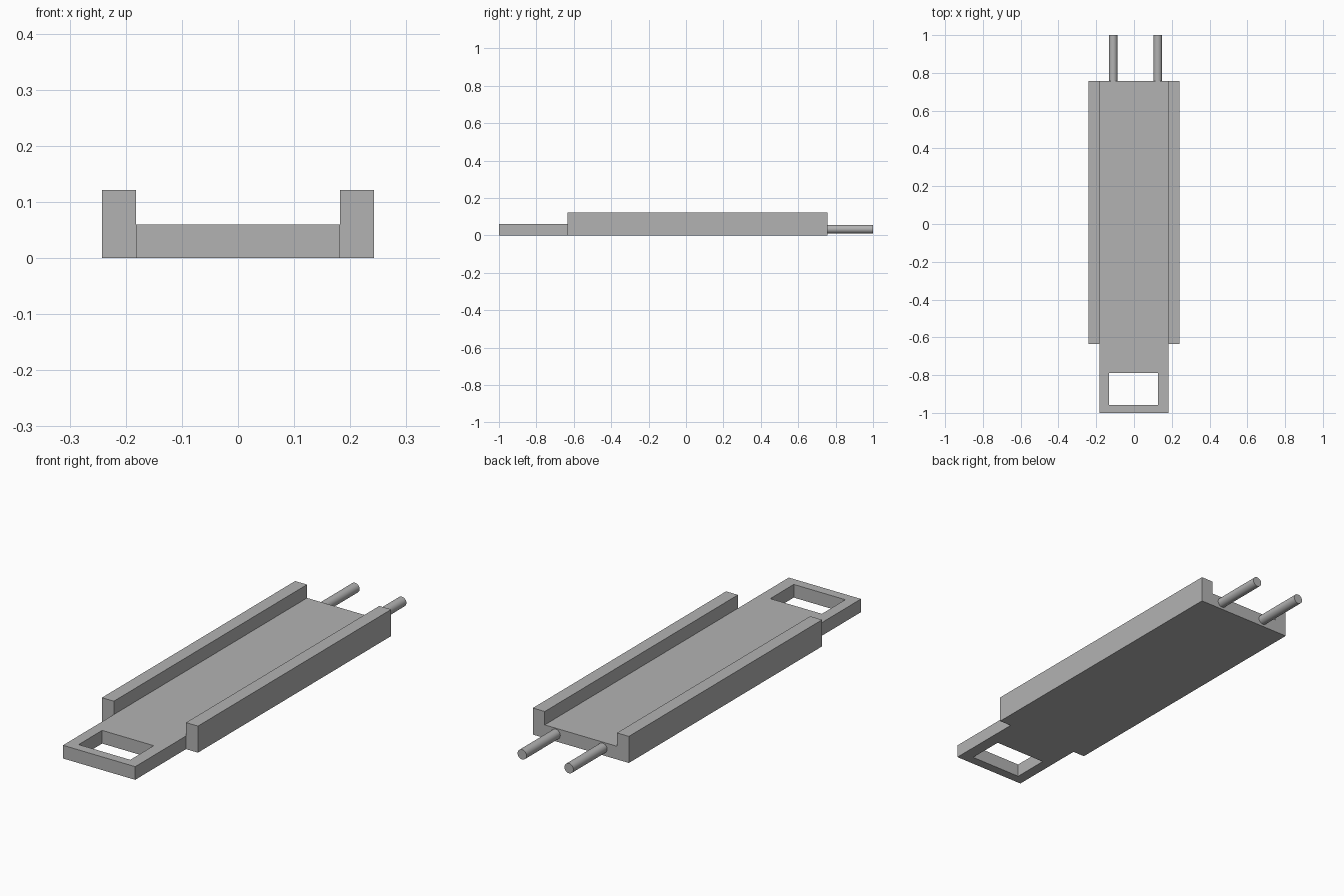
import bpy, bmesh, math

cube = bpy.data.objects.get("Cube")
if cube:
    bpy.data.objects.remove(cube, do_unlink=True)

grey = bpy.data.materials.new("plain grey")
grey.use_nodes = True
colour = (0.45, 0.45, 0.45, 1)
grey.diffuse_color = colour
grey.node_tree.nodes["Principled BSDF"].inputs["Base Color"].default_value = colour

HALF_WIDTH, PLATE_HALF, BACK = 0.242, 0.182, 0.757
PLATE_TOP, RAIL_TOP = 0.06, 0.121
RAIL_FRONT = -0.634
HOLE_X, HOLE_Y = (-0.133, 0.127), (-0.957, -0.788)


def raise_faces(bm, faces, height):
    """Extrude faces upward and return the new top faces."""
    geom = bmesh.ops.extrude_face_region(bm, geom=faces)["geom"]
    verts = [g for g in geom if isinstance(g, bmesh.types.BMVert)]
    bmesh.ops.translate(bm, verts=verts, vec=(0, 0, height))
    return [g for g in geom if isinstance(g, bmesh.types.BMFace)]


# Tray: footprint with a handle slot, thickened, then side rails raised
xs = [-HALF_WIDTH, -PLATE_HALF, *HOLE_X, PLATE_HALF, HALF_WIDTH]
ys = [-1, *HOLE_Y, RAIL_FRONT, BACK]
bm = bmesh.new()
for x0, x1 in zip(xs, xs[1:]):
    for y0, y1 in zip(ys, ys[1:]):
        in_slot = (x0, x1) == HOLE_X and (y0, y1) == HOLE_Y
        beside_handle = max(abs(x0), abs(x1)) > PLATE_HALF and y0 < RAIL_FRONT
        if not in_slot and not beside_handle:
            corners = ((x0, y0), (x1, y0), (x1, y1), (x0, y1))
            bm.faces.new([bm.verts.new((x, y, 0)) for x, y in corners])
bmesh.ops.remove_doubles(bm, verts=bm.verts[:], dist=0.0001)
# Keep the footprint as the underside
bottom = bm.faces[:]
copy = bmesh.ops.duplicate(bm, geom=bottom)["geom"]
tops = raise_faces(bm, [g for g in copy if isinstance(g, bmesh.types.BMFace)], PLATE_TOP)
bmesh.ops.remove_doubles(bm, verts=bm.verts[:], dist=0.0001)
rails = [f for f in tops if abs(f.calc_center_median().x) > PLATE_HALF]
raise_faces(bm, rails, RAIL_TOP - PLATE_TOP)
bmesh.ops.recalc_face_normals(bm, faces=bm.faces[:])
bmesh.ops.dissolve_limit(bm, angle_limit=math.radians(1),
                         verts=bm.verts[:], edges=bm.edges[:])
mesh = bpy.data.meshes.new("tray")
bm.to_mesh(mesh)
bm.free()
mesh.materials.append(grey)
tray = bpy.data.objects.new("tray", mesh)
bpy.context.collection.objects.link(tray)

# Round pins at the back, slightly embedded in the tray
PIN_START = BACK - 0.02
for name, x in (("right_pin", -0.11), ("left_pin", 0.126)):
    bpy.ops.mesh.primitive_cylinder_add(
        vertices=32, radius=0.0225, depth=1 - PIN_START,
        location=(x, (1 + PIN_START) / 2, 0.033),
        rotation=(math.pi / 2, 0, 0))
    pin = bpy.context.object
    pin.name = name
    pin.data.materials.append(grey)
    bpy.ops.object.shade_smooth_by_angle(angle=math.radians(30))
